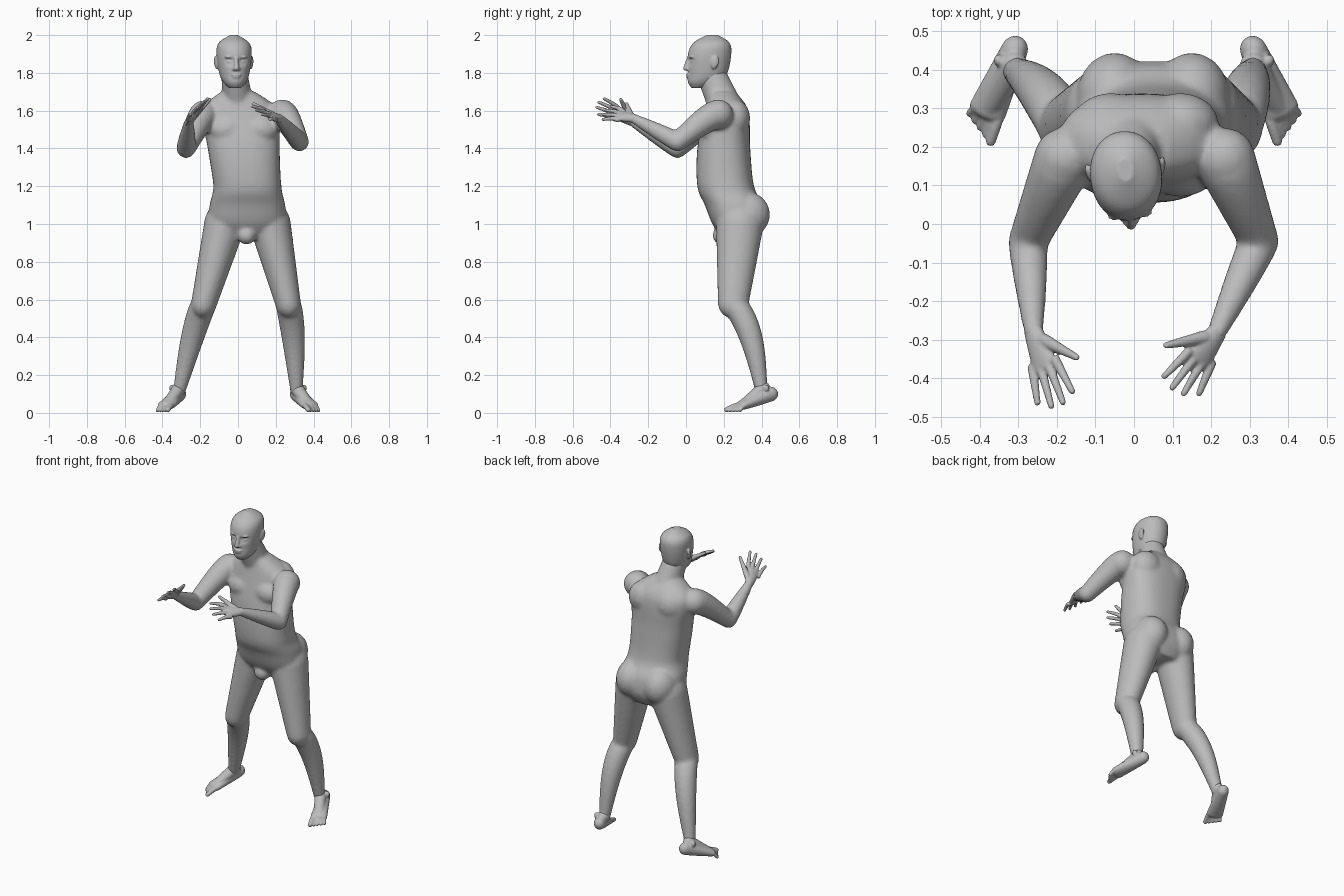
import bpy, bmesh
from math import sin, cos, pi, exp, copysign
from mathutils import Vector, Matrix

cube = bpy.data.objects.get("Cube")
if cube:
    bpy.data.objects.remove(cube)

GREY = (0.5, 0.5, 0.5, 1)
skin = bpy.data.materials.new("grey_skin")
skin.use_nodes = True
skin.diffuse_color = GREY
skin.node_tree.nodes["Principled BSDF"].inputs["Base Color"].default_value = GREY

SIDEWAYS = Vector((1, 0, 0))
UP = Vector((0, 0, 1))


def skin_rings(bm, rings):
    """Join neighbouring rings of points with quads and cap both ends."""
    rings = [[bm.verts.new(point) for point in ring] for ring in rings]
    for low, high in zip(rings, rings[1:]):
        for k in range(len(low)):
            bm.faces.new((low[k - 1], low[k], high[k], high[k - 1]))
    bm.faces.new(rings[0])
    bm.faces.new(rings[-1])


def ring(centre, u, w, power=2, count=40):
    """Rounded cross-section spanned by the half axes u and w."""
    points = []
    for k in range(count):
        angle = 2 * pi * k / count
        c, s = (copysign(abs(q) ** (2 / power), q) for q in (cos(angle), sin(angle)))
        points.append(centre + u * c + w * s)
    return points


def trunk(bm, profile, middle, power):
    """Upright form from rows of height, front, back and half width."""
    rings = []
    last = len(profile) - 1
    steps = 6
    for i in range(last * steps + 1):
        n = min(i // steps, last - 1)
        t = i / steps - n
        rows = [profile[min(max(n + k, 0), last)] for k in (-1, 0, 1, 2)]
        z, front, back, half = (
            q + t / 2 * (r - p + t * (2 * p - 5 * q + 4 * r - s + t * (3 * (q - r) + s - p)))
            for p, q, r, s in zip(*rows))
        centre = Vector((middle(z), (front + back) / 2, z))
        rings.append(ring(centre, SIDEWAYS * half, Vector((0, (back - front) / 2, 0)), power))
    skin_rings(bm, rings)


def blob(bm, centre, radii, axes=None):
    """Ellipsoid, turned to the given axes."""
    turn = Matrix(axes).transposed().to_4x4() if axes else Matrix()
    matrix = Matrix.Translation(centre) @ turn @ Matrix.Diagonal((*radii, 1))
    bmesh.ops.create_uvsphere(bm, u_segments=20, v_segments=12, radius=1, matrix=matrix)


def bone(bm, start, end, r0, r1, bulge=0, lean=(0, 0, 0), across=SIDEWAYS, flat=(1, 1)):
    """Tapered limb with round ends and a muscle that swells nearer its start."""
    start, end, lean = Vector(start), Vector(end), Vector(lean)
    along = (end - start).normalized()
    u = (across - along * across.dot(along)).normalized()
    w = along.cross(u)
    rings = []
    steps = 12
    for i in range(steps + 1):
        t = i / steps
        swell = sin(pi * t ** 0.7)
        r = r0 + (r1 - r0) * t + bulge * swell
        depth = r * (flat[0] + (flat[1] - flat[0]) * t)
        rings.append(ring(start.lerp(end, t) + lean * swell, u * r, w * depth, count=24))
    skin_rings(bm, rings)
    for centre, r, f in ((start, r0, flat[0]), (end, r1, flat[1])):
        blob(bm, centre, (r, r * f, r * f), (u, w, along))


def finish(name, bm, voxel, smoothing):
    """Fuse the overlapping shapes into one smooth surface."""
    bmesh.ops.recalc_face_normals(bm, faces=bm.faces)
    mesh = bpy.data.meshes.new(name)
    bm.to_mesh(mesh)
    bm.free()
    mesh.materials.append(skin)
    obj = bpy.data.objects.new(name, mesh)
    bpy.context.collection.objects.link(obj)
    fuse = obj.modifiers.new("fuse", 'REMESH')
    fuse.mode = 'VOXEL'
    fuse.voxel_size = voxel
    fuse.use_smooth_shade = True
    soften = obj.modifiers.new("soften", 'SMOOTH')
    soften.iterations = smoothing
    return obj


# Torso leans towards the right shoulder, with buttocks, chest and shoulder blades
body = bmesh.new()
trunk(body, [(.92, .2, .38, .12), (1, .14, .42, .2), (1.1, .1, .41, .2), (1.2, .06, .36, .18),
             (1.4, .06, .34, .19), (1.6, .1, .33, .2), (1.7, .12, .26, .09)],
      middle=lambda z: .05 - max(0, z - 1.2) / 10, power=2.4)
bone(body, (0, .2, 1.64), (-.02, .13, 1.8), .08, .07, flat=(1.1, 1.1))
blob(body, (.045, .19, .94), (.05, .05, .05))
for side in (-1, 1):
    blob(body, (.05 + side * .1, .325, 1.05), (.1, .12, .12))
    blob(body, (.03 + side * .09, .13, 1.5), (.09, .06, .07))
    blob(body, (.03 + side * .09, .26, 1.56), (.1, .08, .1))

# Legs: wide stance with bent knees
for side, hip, knee in ((-1, -.07, -.18), (1, .17, .265)):
    knee_joint = (knee, .25, .58)
    bone(body, (hip, .285, 1), knee_joint, .11, .068, flat=(1.15, 1.2))
    bone(body, knee_joint, (side * .31, .4, .12), .068, .034, bulge=.007, lean=(side * .01, .035, 0))

# Arms: raised forward with bent elbows
wrists = {"right": Vector((-.26, -.28, 1.54)), "left": Vector((.215, -.28, 1.56))}
for side, shoulder, elbow in (("right", (-.18, .17, 1.575), (-.275, -.045, 1.4)),
                              ("left", (.235, .17, 1.58), (.325, -.045, 1.435))):
    bone(body, shoulder, elbow, .08, .051, lean=UP * .015)
    bone(body, elbow, wrists[side], .051, .026, bulge=.003)
finish("body", body, .01, 8)

# Hands: palm, four spread fingers and a thumb
for side, forward, thumbward in (("right", Vector((.06, -.185, .09)), Vector((.06, .02, .055))),
                                 ("left", Vector((-.1, -.15, .03)), Vector((-.06, .03, .045)))):
    hand = bmesh.new()
    wrist = wrists[side]
    bone(hand, wrist, wrist + forward / 2, .027, .042, across=thumbward, flat=(.8, .35))
    for i in range(4):
        spread = thumbward * (.5 - i / 3)
        reach = 1.1 - abs(i - 1.5) / 10
        bone(hand, wrist + forward * .45 + spread, wrist + forward * (reach - .04) + spread * 1.5,
             .013, .0085, lean=UP * .006)
    bone(hand, wrist + forward * .15 + thumbward * .3, wrist + forward / 2 + thumbward * 1.35,
         .018, .009)
    finish(side + "_hand", hand, .0045, 3)

# Feet: raised heels, toes turned outward
for name, side in (("right_foot", -1), ("left_foot", 1)):
    foot = bmesh.new()
    toeward = Vector((side * .4, -.9, 0)).normalized()
    outward = Vector((side * .9, .4, 0)).normalized()
    heel = Vector((side * .31, .45, .1))
    ball = heel + toeward * .17 - UP * .06
    bone(foot, heel, ball, .035, .05, across=outward, flat=(1.1, .5))
    bone(foot, (side * .31, .41, .13), ball, .036, .03, across=outward, flat=(1, .8))
    for i in range(5):
        radius = .015 if i == 0 else .011
        offset = outward * (i - 2) * .018
        tip = ball + toeward * (.07 - i * .011) + offset * 1.1
        tip.z = radius + .002
        bone(foot, ball + offset * .9, tip, radius, radius * .9, lean=UP * .004)
    for k in (-1, 1):
        blob(foot, heel + toeward * .04 + outward * k * .026 + UP * .03, (.014, .016, .02))
    finish(name, foot, .005, 4)

# Head: skull with pressed-in eye sockets
head = bmesh.new()
trunk(head, [(1.72, -.09, -.02, .03), (1.75, -.11, .06, .06), (1.8, -.11, .1, .08),
             (1.9, -.11, .12, .093), (1.96, -.08, .11, .08), (2, -.01, .05, .02)],
      middle=lambda z: 0, power=2.1)
for v in head.verts:
    if v.co.y < -.03:
        v.co.y += .02 * exp(-((abs(v.co.x) - .034) / .02) ** 2 - ((v.co.z - 1.862) / .014) ** 2)

# Face: nose, lips and chin, then the paired brows, eyelids, nostrils and ears
bone(head, (0, -.108, 1.875), (0, -.122, 1.825), .009, .014)
blob(head, (0, -.11, 1.79), (.026, .01, .006))
blob(head, (0, -.108, 1.777), (.022, .01, .006))
blob(head, (0, -.09, 1.745), (.025, .015, .015))
for side in (-1, 1):
    blob(head, (side * .034, -.082, 1.86), (.017, .017, .01))
    blob(head, (side * .034, -.094, 1.884), (.026, .014, .007))
    blob(head, (side * .014, -.112, 1.82), (.009, .01, .008))
    blob(head, (side * .092, .02, 1.855), (.01, .02, .036))
    blob(head, (side * .098, .03, 1.862), (.007, .016, .028))
skull = finish("head", head, .005, 3)
skull.location = (-.02, .12, 0)
skull.rotation_euler.z = .1
